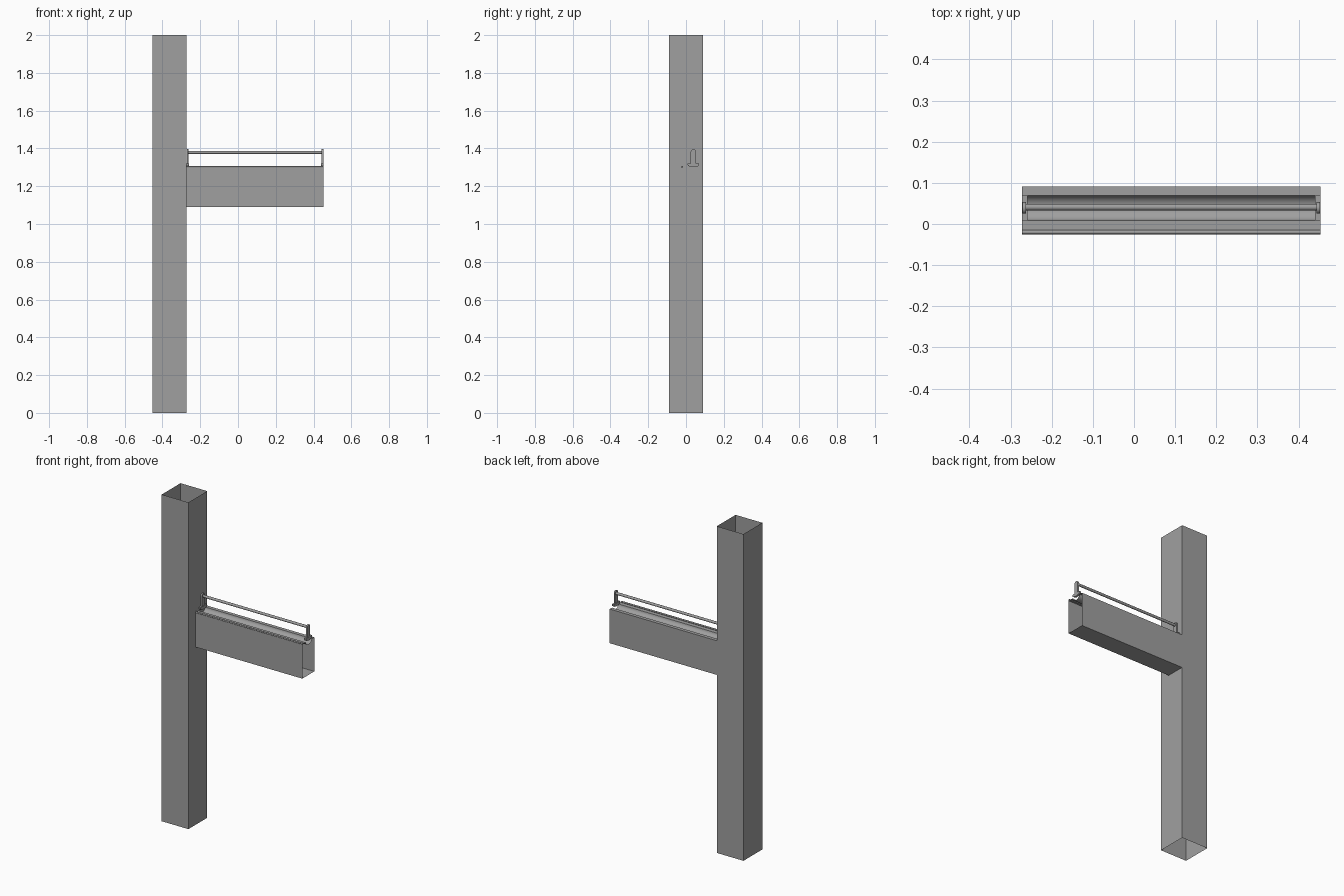
import bpy, math

if "Cube" in bpy.data.objects:
    bpy.data.objects.remove(bpy.data.objects["Cube"])


def mesh_object(name, verts, faces, smooth=False):
    me = bpy.data.meshes.new(name)
    me.from_pydata(verts, [], faces)
    me.update()
    ob = bpy.data.objects.new(name, me)
    bpy.context.collection.objects.link(ob)
    if smooth:
        bpy.ops.object.select_all(action='DESELECT')
        ob.select_set(True)
        bpy.context.view_layer.objects.active = ob
        bpy.ops.object.shade_smooth_by_angle(angle=math.radians(35))
    return ob


def extrude_x(name, profile, x0, x1, caps=False):
    """Sweep a closed (y, z) profile along x."""
    n = len(profile)
    verts = [(x, y, z) for x in (x0, x1) for y, z in profile]
    faces = [(i, (i + 1) % n, n + (i + 1) % n, n + i) for i in range(n)]
    if caps:
        faces += [tuple(range(n))[::-1], tuple(range(n, 2 * n))]
    return mesh_object(name, verts, faces, True)


def arc(cy, cz, ry, rz, a0, a1, n):
    return [(cy + ry * math.cos(math.radians(a0 + (a1 - a0) * i / n)),
             cz + rz * math.sin(math.radians(a0 + (a1 - a0) * i / n)))
            for i in range(n + 1)]


XL, XR = -0.272, 0.453      # arm ends
YF, YB = -0.025, 0.091      # arm front and back
ZB, ZT = 1.09, 1.299        # arm bottom and top
YC = 0.039                  # centre line of the groove and rail

# Upright post: open-ended square tube
p = [(-0.453, -0.091), (XL, -0.091), (XL, YB), (-0.453, YB)]
mesh_object("post", [(x, y, z) for z in (0, 2) for x, y in p],
            [(i, (i + 1) % 4, 4 + (i + 1) % 4, 4 + i) for i in range(4)])

# Arm: open-ended box with a rounded groove along the top
groove = arc(YC, ZT, 0.03, 0.024, 180, 360, 12)
extrude_x("arm", [(YB, ZT), (YB, ZB), (YF, ZB), (YF, ZT)] + groove, XL, XR)

# Thin bead along the front top edge
extrude_x("front_bead", arc(-0.02, ZT + 0.003, 0.005, 0.005, 0, 330, 11),
          XL, XR, caps=True)

# End brackets: rounded foot and round-topped upright
foot = ([(YC + 0.03, 1.321), (YC - 0.03, 1.321)]
        + arc(YC, 1.313, 0.03, 0.012, 180, 360, 10))
stalk = ([(YC - 0.014, 1.32), (YC + 0.014, 1.32)]
         + arc(YC, 1.382, 0.014, 0.014, 0, 180, 12))
for side, x, d in (("left", XL, 1), ("right", XR, -1)):
    for part, prof, a, b in (("foot", foot, 0, 0.013),
                             ("upright", stalk, 0.001, 0.010)):
        lo, hi = sorted((x + d * a, x + d * b))
        extrude_x(f"{side}_bracket_{part}", prof, lo, hi, caps=True)

# Rail between the brackets
extrude_x("rail", arc(YC + 0.002, 1.379, 0.008, 0.008, 0, 337.5, 15),
          XL + 0.005, XR - 0.005, caps=True)

# Mid-grey finish
grey = bpy.data.materials.new("grey")
grey.diffuse_color = (0.35, 0.35, 0.35, 1)
grey.use_nodes = True
grey.node_tree.nodes["Principled BSDF"].inputs["Base Color"].default_value = grey.diffuse_color
for ob in bpy.data.objects:
    ob.data.materials.append(grey)
